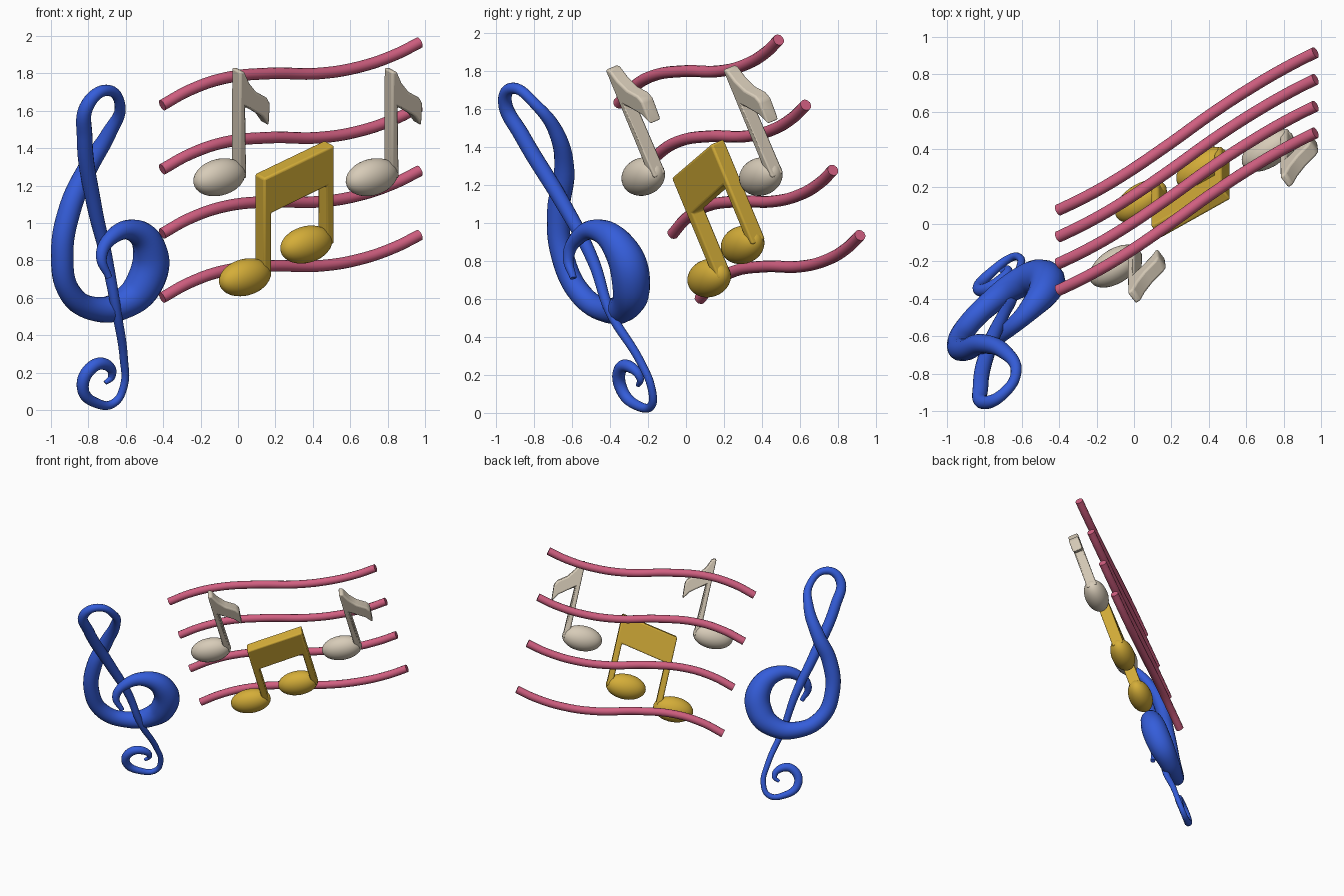
import bpy, bmesh, math
from mathutils import Vector, Matrix

cube = bpy.data.objects.get("Cube")
if cube:
    bpy.data.objects.remove(cube, do_unlink=True)


def material(name, color):
    mat = bpy.data.materials.new(name)
    mat.use_nodes = True
    mat.diffuse_color = (*color, 1)
    mat.node_tree.nodes["Principled BSDF"].inputs["Base Color"].default_value = (*color, 1)
    return mat


blue = material("royal blue", (.035, .11, .7))
pink = material("rose pink", (.64, .115, .22))
gold = material("gold yellow", (.66, .42, .04))
cream = material("warm cream", (.68, .6, .48))

# Every part lies on a leaning plane: y = slope * x + LEAN * z + depth
LEAN = -.417
NOTE_SLOPE = .76
NORMAL = Vector((NOTE_SLOPE, -1, LEAN)).normalized()


def on_plane(x, z, depth, slope=NOTE_SLOPE):
    return Vector((x, slope * x + LEAN * z + depth, z))


def finish(obj, mat, angle=40):
    obj.data.materials.clear()
    obj.data.materials.append(mat)
    bpy.ops.object.select_all(action='DESELECT')
    obj.select_set(True)
    bpy.context.view_layer.objects.active = obj
    if obj.type == 'CURVE':
        bpy.ops.object.convert(target='MESH')
    bpy.ops.object.shade_smooth_by_angle(angle=math.radians(angle))


def tube(name, points, radii, mat, sides):
    """Smooth tapered tube through the points."""
    curve = bpy.data.curves.new(name, 'CURVE')
    curve.dimensions = '3D'
    curve.bevel_depth = 1
    curve.bevel_resolution = sides
    curve.resolution_u = 8
    curve.use_fill_caps = True
    spline = curve.splines.new('BEZIER')
    spline.radius_interpolation = 'CARDINAL'
    spline.bezier_points.add(len(points) - 1)
    for knot, point, radius in zip(spline.bezier_points, points, radii):
        knot.co = point
        knot.radius = radius
        knot.handle_left_type = knot.handle_right_type = 'AUTO'
    obj = bpy.data.objects.new(name, curve)
    bpy.context.collection.objects.link(obj)
    finish(obj, mat, 60)


def mesh_object(name, bm, mat, bevel=0):
    bmesh.ops.recalc_face_normals(bm, faces=bm.faces)
    mesh = bpy.data.meshes.new(name)
    bm.to_mesh(mesh)
    bm.free()
    obj = bpy.data.objects.new(name, mesh)
    bpy.context.collection.objects.link(obj)
    finish(obj, mat)
    if bevel:
        mod = obj.modifiers.new("soft edges", 'BEVEL')
        mod.width = bevel
        mod.segments = 3


def plate(name, outline, depth, thickness, mat, bevel=.012):
    """Outline given as seen from the front, thickened across the plane."""
    bm = bmesh.new()
    half = NORMAL * thickness / 2
    face = bm.faces.new([bm.verts.new(on_plane(x, z, depth) - half) for x, z in outline])
    grown = bmesh.ops.extrude_face_region(bm, geom=[face])
    verts = [v for v in grown["geom"] if isinstance(v, bmesh.types.BMVert)]
    bmesh.ops.translate(bm, verts=verts, vec=half * 2)
    mesh_object(name, bm, mat, bevel)


def note_head(name, x, z, depth, mat):
    """Tilted oval bead."""
    bm = bmesh.new()
    bmesh.ops.create_uvsphere(bm, u_segments=32, v_segments=16, radius=1)
    tilt = Matrix.Rotation(math.radians(-25), 3, 'Y')
    for v in bm.verts:
        flat = tilt @ Vector((v.co.x * .137, 0, v.co.z * .087))
        v.co = on_plane(x + flat.x, z + flat.z, depth) - NORMAL * v.co.y * .09
    mesh_object(name, bm, mat)


# Staff: four wavy rods
wave = [(-.405, 1.63), (-.26, 1.71), (-.07, 1.775), (.17, 1.8), (.435, 1.8),
        (.65, 1.835), (.84, 1.9), (.97, 1.965)]
for i in range(4):
    rod = [on_plane(x, z - i * .343, .614, .715) for x, z in wave]
    tube("staff_line_%d" % (i + 1), rod, [.031] * len(rod), pink, 4)

# Treble clef: x, z, depth, radius along one stroke
clef = [
    (-.69, .71, .22, .018), (-.73, .82, .27, .03), (-.68, .92, .32, .04),
    (-.56, .96, .36, .06), (-.47, .85, .37, .092), (-.5, .68, .37, .1),
    (-.61, .57, .38, .082), (-.76, .54, .38, .065), (-.9, .63, .38, .06),
    (-.94, .83, .4, .06), (-.9, 1.07, .45, .06), (-.81, 1.28, .5, .053),
    (-.69, 1.48, .45, .04), (-.63, 1.62, .36, .029), (-.7, 1.71, .33, .03),
    (-.8, 1.64, .33, .037), (-.82, 1.46, .36, .042), (-.77, 1.1, .39, .04),
    (-.7, .8, .37, .032), (-.65, .53, .31, .026), (-.61, .27, .33, .022),
    (-.61, .13, .33, .021), (-.66, .04, .33, .022), (-.75, .035, .33, .026),
    (-.83, .12, .335, .032), (-.78, .23, .335, .034), (-.7, .24, .335, .03),
    (-.675, .18, .34, .02), (-.71, .145, .34, .012)]
tube("treble_clef", [on_plane(x, z, d, .75) for x, z, d, r in clef],
     [r for x, z, d, r in clef], blue, 6)

# Two single notes, each a head with a stem and flag
flagged_stem = [
    (-.015, 1.25), (.025, 1.25), (.02, 1.63), (.06, 1.61), (.11, 1.58),
    (.145, 1.53), (.152, 1.65), (.135, 1.68), (.08, 1.71), (.04, 1.76),
    (.015, 1.82), (-.012, 1.82)]
for side, shift in (("right", 0), ("left", .815)):
    note_head(side + "_note_head", shift - .1, 1.245, .37, cream)
    plate(side + "_note_stem_and_flag", [(x + shift, z) for x, z in flagged_stem],
          .37, .08, cream)

# Beamed pair: two heads joined by stems and a slanted beam
for side, x, z in (("right", .037, .71), ("left", .365, .885)):
    note_head("beamed_%s_head" % side, x, z, .39, gold)
beam = [(.115, .72), (.155, .72), (.155, 1.065), (.452, 1.21), (.452, .9),
        (.49, .9), (.49, 1.43), (.115, 1.25)]
plate("beam_and_stems", beam, .39, .09, gold)
